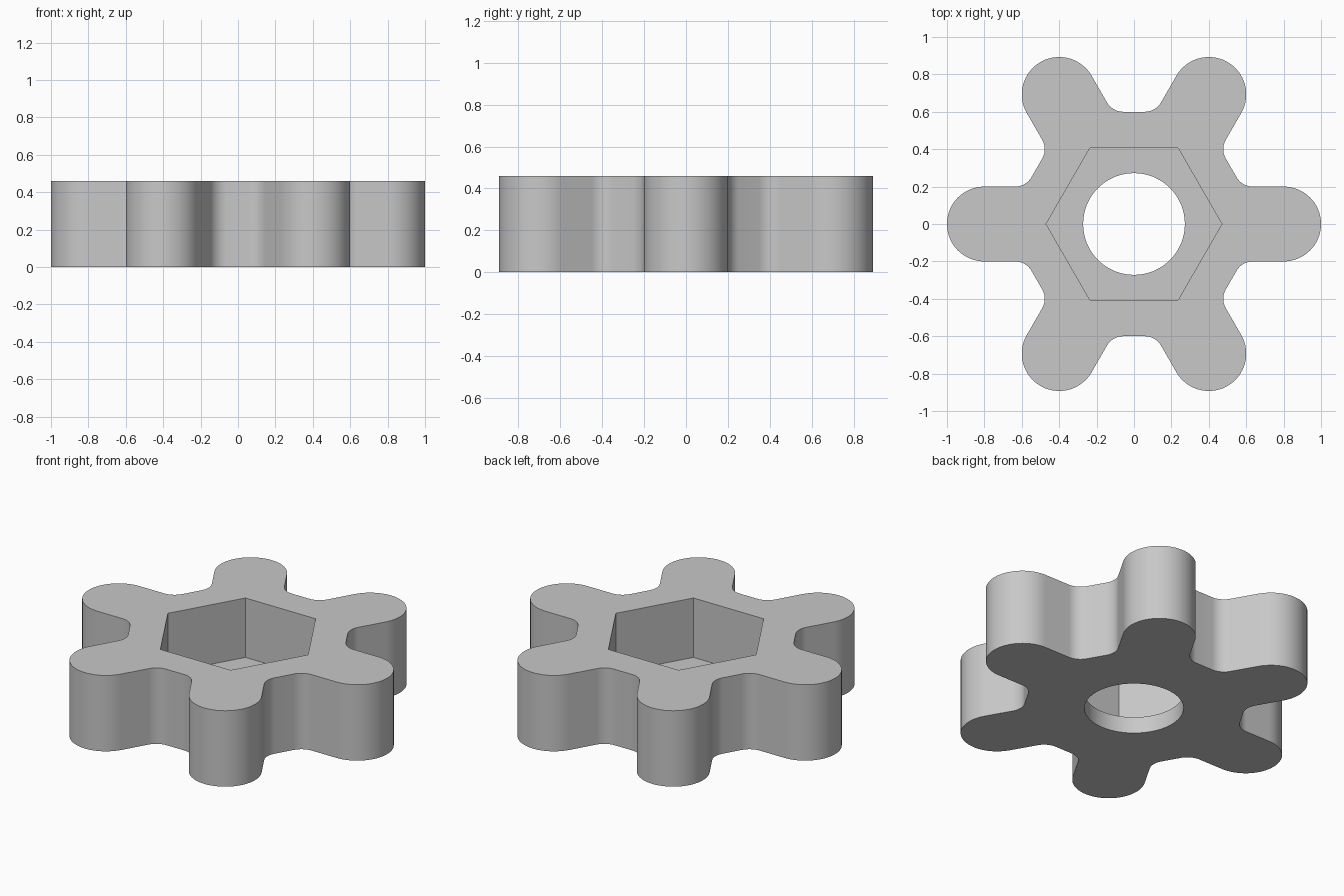
import bpy, bmesh, math
from math import cos, sin, pi

cube = bpy.data.objects.get("Cube")
if cube:
    bpy.data.objects.remove(cube, do_unlink=True)

HEIGHT, FLOOR = 0.46, 0.10
LOBES, LOBE_DIST, LOBE_R = 6, 0.8, 0.2
VALLEY, FILLET_R = 0.6, 0.1
HEX_R, BORE_R = 0.47, 0.272

grey = bpy.data.materials.new("mid grey")
grey.use_nodes = True
grey.diffuse_color = (0.58, 0.58, 0.58, 1)
grey.node_tree.nodes["Principled BSDF"].inputs["Base Color"].default_value = grey.diffuse_color


def arc(cx, cy, r, start, end, steps):
    angles = [start + (end - start) * i / steps for i in range(steps + 1)]
    return [(cx + r * cos(a), cy + r * sin(a)) for a in angles]


def turn(points, angle):
    c, s = cos(angle), sin(angle)
    return [(x * c - y * s, x * s + y * c) for x, y in points]


def polygon(r, sides):
    return arc(0, 0, r, 0, 2 * pi, sides)[:-1]


def lobed_outline():
    # One lobe, then the two fillets of the flat valley after it
    tip = arc(LOBE_DIST, 0, LOBE_R, -pi / 2, pi / 2, 32)
    half = pi / LOBES
    # Fillet centre beside the lobe: clear of its flank and of the valley flat
    cy = LOBE_R + FILLET_R
    cx = (VALLEY + FILLET_R - cy * sin(half)) / cos(half)
    first = arc(cx, cy, FILLET_R, -pi / 2, -pi + half, 10)
    # Mirror that fillet across the middle of the valley
    mirrored = turn([(x, -y) for x, y in reversed(first)], 2 * half)
    sector = tip + first + mirrored
    return [p for i in range(LOBES) for p in turn(sector, 2 * half * i)]


bm = bmesh.new()


def ring(points, z):
    verts = [bm.verts.new((x, y, z)) for x, y in points]
    return verts, [bm.edges.new((v, verts[i - 1])) for i, v in enumerate(verts)]


def wall(points, z0, z1):
    (low, low_edges), (high, high_edges) = ring(points, z0), ring(points, z1)
    for i in range(len(low)):
        bm.faces.new((low[i - 1], low[i], high[i], high[i - 1]))
    return low_edges, high_edges


# Outer lobes, hexagonal pocket and round through bore
outer_low, outer_high = wall(lobed_outline(), 0, HEIGHT)
hex_low, hex_high = wall(polygon(HEX_R, 6), FLOOR, HEIGHT)
bore_low, bore_high = wall(polygon(BORE_R, 64), 0, FLOOR)

# Top face, pocket floor and underside
for edges, z in ((outer_high + hex_high, 1), (hex_low + bore_high, 1), (outer_low + bore_low, -1)):
    bmesh.ops.triangle_fill(bm, use_beauty=True, edges=edges, normal=(0, 0, z))

bmesh.ops.recalc_face_normals(bm, faces=bm.faces[:])
mesh = bpy.data.meshes.new("star_knob")
bm.to_mesh(mesh)
bm.free()
mesh.materials.append(grey)

knob = bpy.data.objects.new("star_knob", mesh)
bpy.context.collection.objects.link(knob)
bpy.ops.object.select_all(action="DESELECT")
knob.select_set(True)
bpy.context.view_layer.objects.active = knob
bpy.ops.object.shade_smooth_by_angle(angle=math.radians(30))
